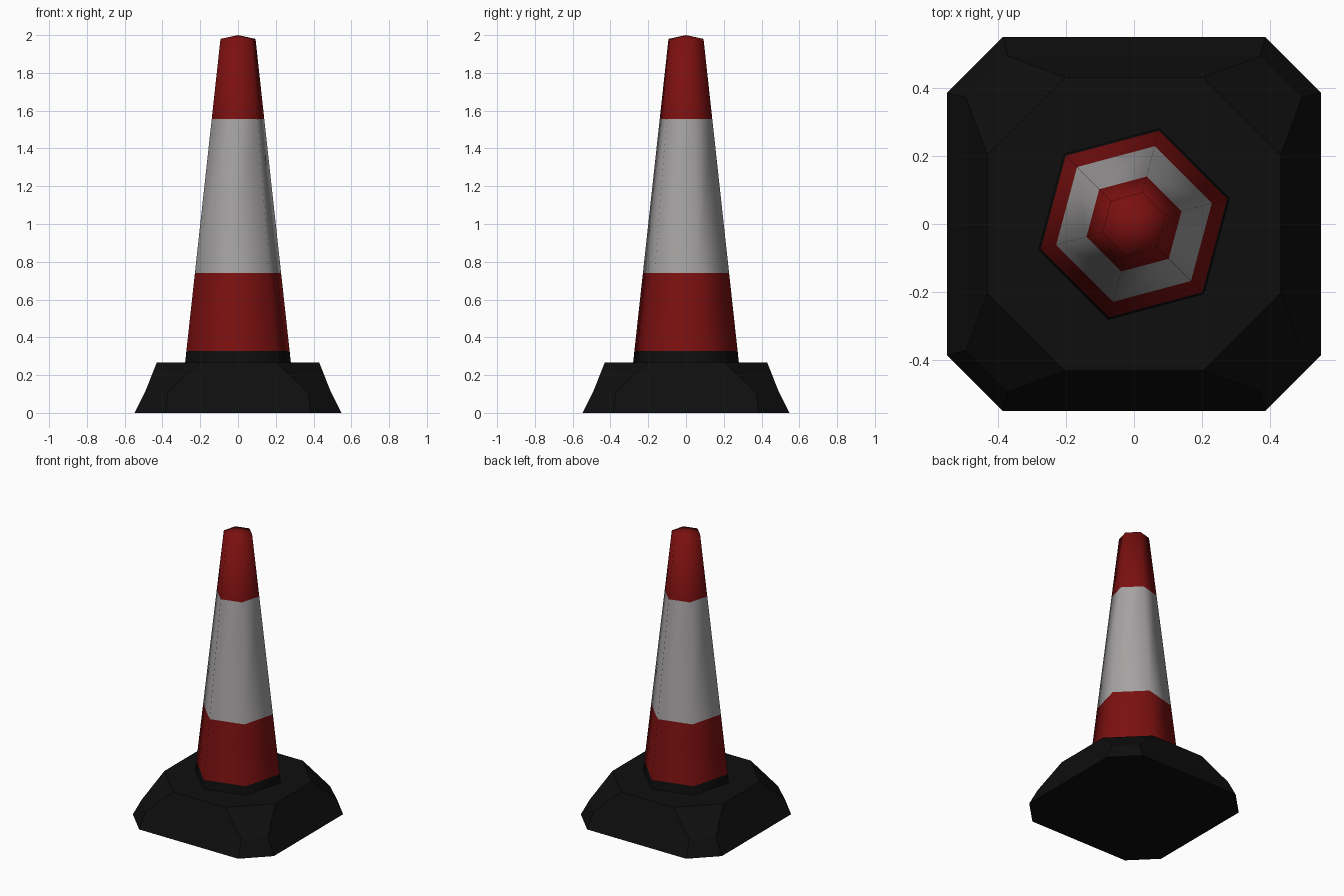
import bpy, bmesh, math

if "Cube" in bpy.data.objects:
    bpy.data.objects.remove(bpy.data.objects["Cube"])


def material(name, rgb):
    m = bpy.data.materials.new(name)
    m.diffuse_color = (*rgb, 1)
    m.use_nodes = True
    m.node_tree.nodes["Principled BSDF"].inputs["Base Color"].default_value = m.diffuse_color
    return m


RED = material("red", (0.2, 0.005, 0.005))
WHITE = material("white", (0.38, 0.365, 0.365))
BLACK = material("black rubber", (0.0045, 0.0045, 0.0045))


def loft(name, rings, mats, band_index, close_bottom=True, apex=None):
    """Skin a stack of rings; band_index gives the material of each band."""
    bm = bmesh.new()
    loops = [[bm.verts.new(p) for p in ring] for ring in rings]
    n = len(loops[0])
    for b, (lo, hi) in enumerate(zip(loops, loops[1:])):
        for i in range(n):
            j = (i + 1) % n
            bm.faces.new((lo[i], lo[j], hi[j], hi[i])).material_index = band_index[b]
    if close_bottom:
        bm.faces.new(loops[0][::-1]).material_index = band_index[0]
    top = loops[-1]
    if apex:
        tip = bm.verts.new(apex)
        for i in range(n):
            bm.faces.new((top[i], top[(i + 1) % n], tip)).material_index = band_index[-1]
    else:
        bm.faces.new(top).material_index = band_index[-1]
    bmesh.ops.recalc_face_normals(bm, faces=bm.faces)
    me = bpy.data.meshes.new(name)
    bm.to_mesh(me)
    bm.free()
    for m in mats:
        me.materials.append(m)
    ob = bpy.data.objects.new(name, me)
    bpy.context.collection.objects.link(ob)
    return ob


def octagon(half, corner, z):
    """Square of given half width with its corners cut off."""
    pts = []
    for k in range(4):
        c, s = round(math.cos(k * math.pi / 2)), round(math.sin(k * math.pi / 2))
        for x, y in ((half, -corner), (half, corner)):
            pts.append((c * x - s * y, s * x + c * y, z))
    return pts


def hexagon(z):
    """Hexagonal section of the tapering cone, turned by 15 degrees."""
    r = 0.29 - (z - 0.265) * 0.1131
    return [(r * math.cos(math.radians(15 + 60 * i)),
             r * math.sin(math.radians(15 + 60 * i)), z) for i in range(6)]


# Heavy rubber foot with cut corners
loft("base", [octagon(0.548, 0.385, 0), octagon(0.492, 0.37, 0.11),
              octagon(0.43, 0.203, 0.267)], [BLACK], [0, 0])

# Banded hexagonal cone with a shallow pointed cap
cone = loft("cone", [hexagon(z) for z in (0.265, 0.327, 0.74, 1.555, 1.98)],
            [BLACK, RED, WHITE], [0, 1, 2, 1], apex=(0, 0, 2.0))
for p in cone.data.polygons:
    p.use_smooth = p.normal.z > -0.5
